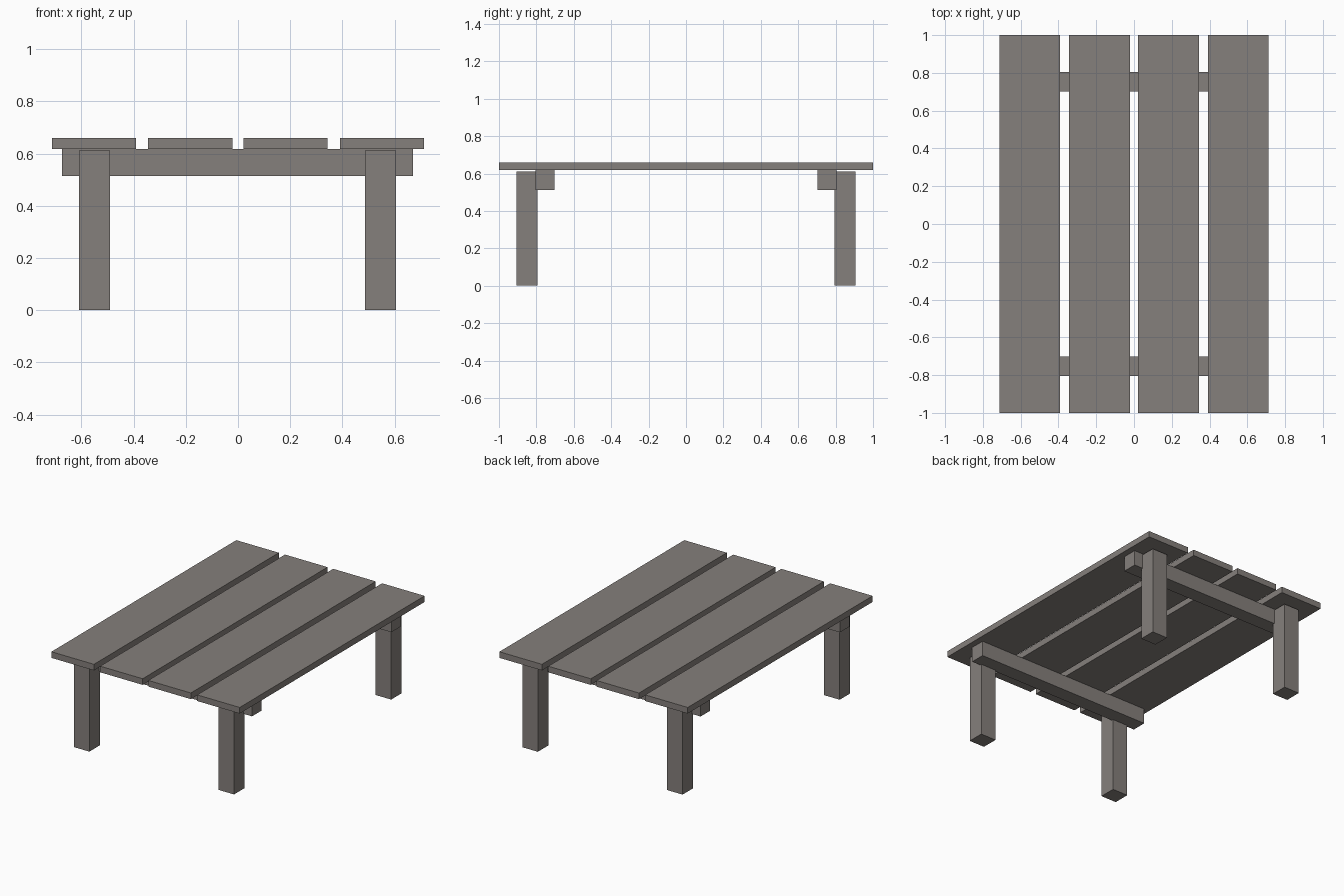
import bpy

if "Cube" in bpy.data.objects:
    bpy.data.objects.remove(bpy.data.objects["Cube"])

wood = bpy.data.materials.new("weathered grey wood")
wood.diffuse_color = (0.235, 0.215, 0.2, 1)
wood.use_nodes = True
wood.node_tree.nodes["Principled BSDF"].inputs["Base Color"].default_value = wood.diffuse_color


def box(name, x0, x1, y0, y1, z0, z1):
    bpy.ops.mesh.primitive_cube_add(
        size=1, location=((x0 + x1) / 2, (y0 + y1) / 2, (z0 + z1) / 2))
    ob = bpy.context.object
    ob.name = name
    ob.scale = (x1 - x0, y1 - y0, z1 - z0)
    bpy.ops.object.transform_apply(location=False, rotation=False, scale=True)
    ob.data.materials.append(wood)
    return ob


# Four long top planks
for i, x in enumerate((-0.713, -0.344, 0.021, 0.391)):
    box(f"top_plank_{i + 1}", x, x + 0.322, -1, 1, 0.618, 0.66)

for end, s in (("front", -1), ("back", 1)):
    # Cross beam under the planks
    y0, y1 = sorted((s * 0.702, s * 0.805))
    box(f"{end}_cross_beam", -0.674, 0.67, y0, y1, 0.513, 0.618)
    # Legs on the outer face of the beam
    y0, y1 = sorted((s * 0.793, s * 0.907))
    for side, x in (("left", -0.609), ("right", 0.487)):
        box(f"{end}_{side}_leg", x, x + 0.118, y0, y1, 0, 0.611)
